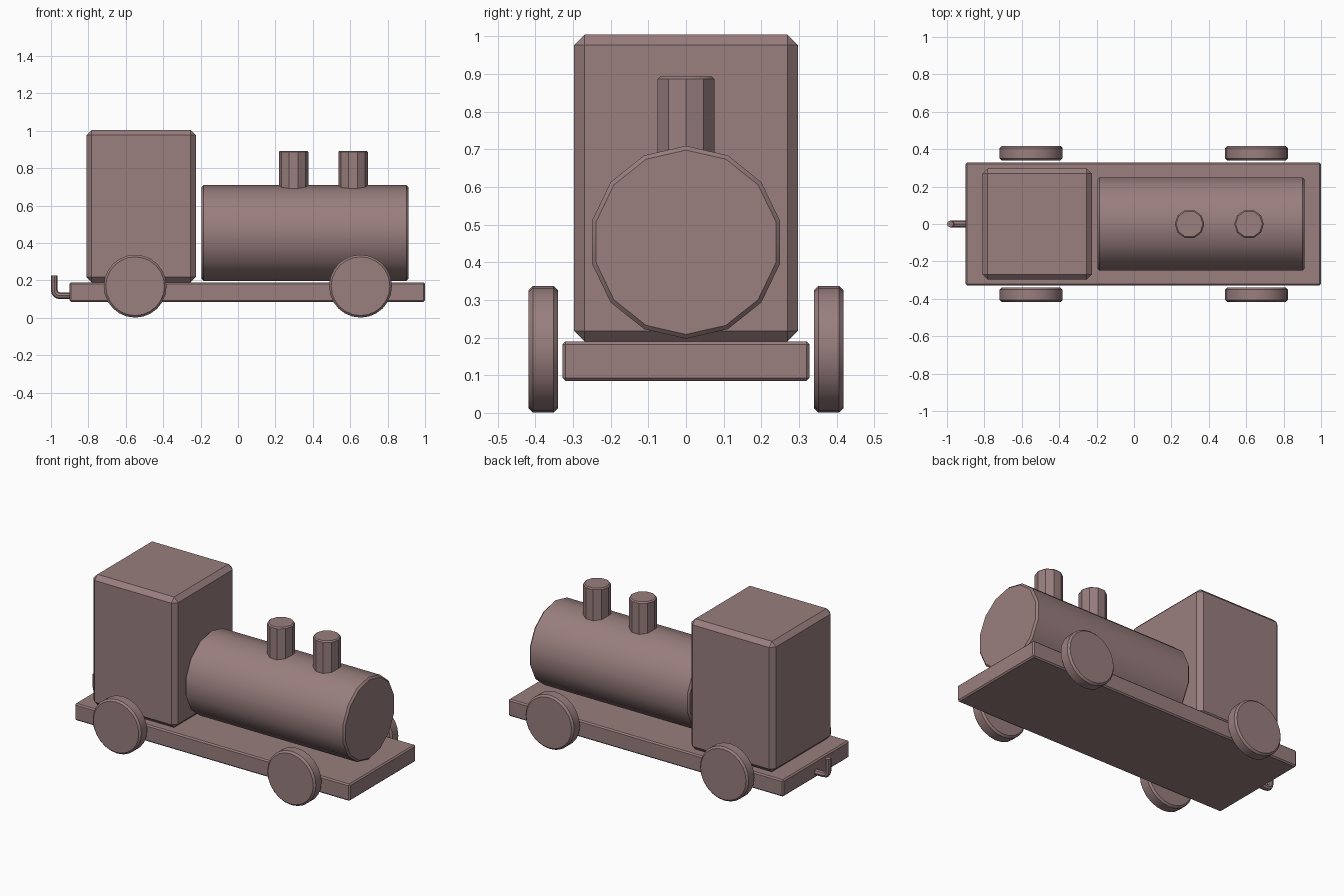
import bpy, bmesh, math
from mathutils import Vector

if "Cube" in bpy.data.objects:
    bpy.data.objects.remove(bpy.data.objects["Cube"])

mat = bpy.data.materials.new("painted_wood")
mat.diffuse_color = (0.32, 0.21, 0.21, 1)
mat.use_nodes = True
mat.node_tree.nodes["Principled BSDF"].inputs["Base Color"].default_value = mat.diffuse_color


def finish(ob, bevel=0.0):
    """Give an object its material, a chamfer and angle-limited smoothing."""
    ob.data.materials.append(mat)
    bpy.ops.object.select_all(action='DESELECT')
    ob.select_set(True)
    bpy.context.view_layer.objects.active = ob
    if bevel:
        mod = ob.modifiers.new("chamfer", 'BEVEL')
        mod.width = bevel
        mod.segments = 1
        mod.limit_method = 'ANGLE'
        mod.angle_limit = math.radians(50)
        bpy.ops.object.modifier_apply(modifier=mod.name)
    bpy.ops.object.shade_smooth_by_angle(angle=math.radians(30))


def from_bmesh(name, bm, loc, bevel):
    bmesh.ops.recalc_face_normals(bm, faces=bm.faces)
    me = bpy.data.meshes.new(name)
    bm.to_mesh(me)
    bm.free()
    ob = bpy.data.objects.new(name, me)
    ob.location = loc
    bpy.context.collection.objects.link(ob)
    finish(ob, bevel)
    return ob


def box(name, lo, hi, bevel):
    lo, hi = Vector(lo), Vector(hi)
    bm = bmesh.new()
    bmesh.ops.create_cube(bm, size=1)
    bmesh.ops.scale(bm, vec=hi - lo, verts=bm.verts)
    return from_bmesh(name, bm, (lo + hi) / 2, bevel)


def cylinder(name, centre, u, v, radius, length, sides, bevel):
    """Prism whose ring lies in the u-v plane, with its first corner on u."""
    u, v = Vector(u), Vector(v)
    axis = u.cross(v)
    bm = bmesh.new()
    ring = []
    for i in range(sides):
        a = 2 * math.pi * i / sides
        ring.append(bm.verts.new((u * math.cos(a) + v * math.sin(a)) * radius - axis * length / 2))
    cap = bm.faces.new(ring)
    ext = bmesh.ops.extrude_face_region(bm, geom=[cap], use_keep_orig=True)
    top = [g for g in ext["geom"] if isinstance(g, bmesh.types.BMVert)]
    bmesh.ops.translate(bm, vec=axis * length, verts=top)
    return from_bmesh(name, bm, centre, bevel)


X, Y, Z = (1, 0, 0), (0, 1, 0), (0, 0, 1)

# Chassis and cab
box("chassis", (-0.90, -0.328, 0.085), (1.0, 0.328, 0.19), 0.008)
box("cab", (-0.81, -0.297, 0.19), (-0.225, 0.297, 1.005), 0.028)

# Boiler lying along x
cylinder("boiler", (0.358, 0, 0.453), Z, Y, 0.256, 1.106, 14, 0.011)

# Two chimneys
for name, x in (("rear_chimney", 0.297), ("front_chimney", 0.615)):
    cylinder(name, (x, 0, 0.778), X, Y, 0.079, 0.23, 10, 0.007)

# Four wheels
for end, x in (("rear", -0.55), ("front", 0.655)):
    for side, y in (("right", -0.379), ("left", 0.379)):
        cylinder(f"{end}_{side}_wheel", (x, y, 0.169), X, Z, 0.168, 0.077, 24, 0.011)

# Coupling hook: a bent rod behind the chassis
cu = bpy.data.curves.new("coupling_hook", 'CURVE')
cu.dimensions = '3D'
cu.bevel_depth = 0.018
cu.bevel_resolution = 2
cu.use_fill_caps = True
path = [(-0.88, 0.118), (-0.953, 0.118)]
for i in range(1, 5):
    a = math.radians(22.5 * i)
    path.append((-0.953 - 0.029 * math.sin(a), 0.147 - 0.029 * math.cos(a)))
path.append((-0.982, 0.226))
sp = cu.splines.new('POLY')
sp.points.add(len(path) - 1)
for p, (x, z) in zip(sp.points, path):
    p.co = (x, 0, z, 1)
hook = bpy.data.objects.new("coupling_hook", cu)
bpy.context.collection.objects.link(hook)
bpy.ops.object.select_all(action='DESELECT')
hook.select_set(True)
bpy.context.view_layer.objects.active = hook
bpy.ops.object.convert(target='MESH')
finish(bpy.context.view_layer.objects.active)
